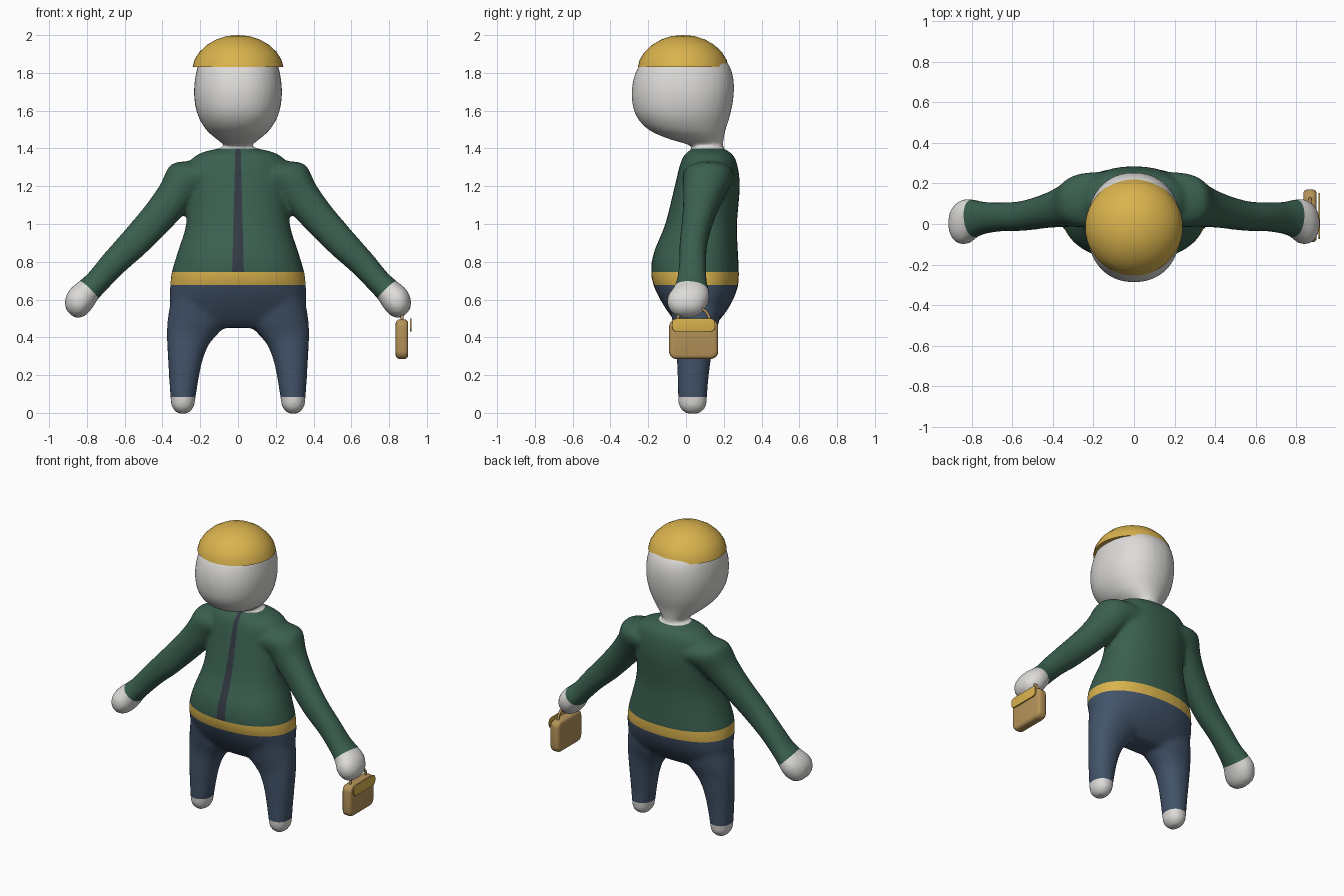
import bpy, bmesh, math
from mathutils import Vector, Matrix

if "Cube" in bpy.data.objects:
    bpy.data.objects.remove(bpy.data.objects["Cube"], do_unlink=True)


def material(name, rgb):
    m = bpy.data.materials.new(name)
    m.use_nodes = True
    m.diffuse_color = (*rgb, 1)
    m.node_tree.nodes["Principled BSDF"].inputs["Base Color"].default_value = (*rgb, 1)
    return m


WHITE = material("off white", (.72, .71, .69))
GREEN = material("jacket green", (.042, .115, .078))
NAVY = material("trouser navy", (.055, .088, .145))
GOLD = material("gold", (.70, .45, .075))
SLATE = material("zip slate", (.032, .042, .055))
TAN = material("bag tan", (.46, .29, .10))


def to_object(name, bm, *mats):
    mesh = bpy.data.meshes.new(name)
    bm.to_mesh(mesh)
    bm.free()
    ob = bpy.data.objects.new(name, mesh)
    bpy.context.collection.objects.link(ob)
    for m in mats:
        mesh.materials.append(m)
    return ob


def smooth(ob, angle=40):
    bpy.ops.object.select_all(action='DESELECT')
    ob.select_set(True)
    bpy.context.view_layer.objects.active = ob
    bpy.ops.object.shade_smooth_by_angle(angle=math.radians(angle))


def spline(rows, steps=4):
    """Catmull-Rom interpolation between rows of ring values."""
    pts = [Vector(r) for r in rows]
    out = []
    for i in range(len(pts) - 1):
        a, b, c, d = pts[max(i - 1, 0)], pts[i], pts[i + 1], pts[min(i + 2, len(pts) - 1)]
        for s in range(steps):
            t = s / steps
            out.append(b + (c - a) * (t / 2) + (a * 2 - b * 5 + c * 4 - d) * (t * t / 2)
                       + (b * 3 - a - c * 3 + d) * (t ** 3 / 2))
    return out + [pts[-1]]


def loft(bm, rows, across, mirror=False, power=2.2, n=32):
    """Closed tube; each row is x, y, z, half width along 'across', half depth along y."""
    across = Vector(across)
    for side in ((1, -1) if mirror else (1,)):
        rings = []
        for x, y, z, rw, rd in spline(rows):
            ring = []
            for k in range(n):
                a = math.tau * k / n
                c, s = math.cos(a), math.sin(a)
                u = math.copysign(abs(c) ** (2 / power), c) * rw
                v = math.copysign(abs(s) ** (2 / power), s) * rd
                p = Vector((x, y, z)) + across * u + Vector((0, v, 0))
                ring.append(bm.verts.new((p.x * side, p.y, p.z)))
            rings.append(ring)
        for a, b in zip(rings, rings[1:]):
            for k in range(n):
                bm.faces.new((a[k], a[(k + 1) % n], b[(k + 1) % n], b[k]))
        bm.faces.new(rings[0])
        bm.faces.new(rings[-1])


def upright(rows):
    """Rows of z, inner x, outer x, front y, back y turned into loft rows."""
    return [((a + b) / 2, (f + k) / 2, z, (b - a) / 2, (k - f) / 2) for z, a, b, f, k in rows]


# Body: torso, head, legs and arms merged into one soft skin
bm = bmesh.new()
torso = [(1.40, .10, .05, .19), (1.375, .20, .0, .24), (1.32, .26, -.03, .27),
         (1.2, .265, -.06, .285), (1.0, .275, -.11, .27), (.85, .32, -.17, .275),
         (.75, .35, -.185, .28), (.67, .36, -.17, .275), (.58, .36, -.125, .24),
         (.5, .33, -.07, .185), (.45, .24, -.02, .13)]
loft(bm, upright([(z, -w, w, f, k) for z, w, f, k in torso]), (1, 0, 0))
head = [(1.34, .07, .05, .19), (1.41, .07, .03, .195), (1.45, .115, -.09, .2), (1.5, .17, -.2, .21),
        (1.58, .215, -.268, .235), (1.68, .233, -.288, .253), (1.78, .226, -.275, .25),
        (1.86, .2, -.23, .215), (1.93, .12, -.12, .12)]
loft(bm, upright([(z, -w, w, f, k) for z, w, f, k in head]), (1, 0, 0))
legs = [(.62, .05, .35, -.1, .2), (.5, .04, .372, -.075, .18), (.42, .105, .377, -.055, .155),
        (.36, .155, .375, -.05, .143), (.27, .19, .37, -.048, .13), (.17, .21, .364, -.044, .118),
        (.085, .224, .358, -.042, .112), (.03, .234, .35, -.035, .105), (-.004, .265, .32, .0, .07)]
loft(bm, upright(legs), (1, 0, 0), mirror=True)
arms = [(.16, .12, 1.25, .12, .14), (.27, .115, 1.235, .117, .13), (.34, .09, 1.14, .1, .105),
        (.43, .065, 1.03, .09, .085), (.55, .04, .90, .082, .074), (.66, .035, .79, .072, .072),
        (.74, .03, .70, .066, .08), (.79, .025, .65, .069, .095), (.83, .012, .605, .078, .112),
        (.86, .005, .565, .072, .1), (.882, .005, .535, .048, .07), (.89, .005, .524, .02, .03)]
loft(bm, arms, (.72, 0, .69), mirror=True)
bmesh.ops.recalc_face_normals(bm, faces=bm.faces)
body = to_object("body", bm, WHITE, GREEN, NAVY, GOLD, SLATE)
mod = body.modifiers.new("merge", 'REMESH')
mod.mode, mod.voxel_size = 'VOXEL', .013
mod = body.modifiers.new("soften", 'SMOOTH')
mod.factor, mod.iterations = .5, 10
bpy.context.view_layer.update()
skin = bpy.data.meshes.new_from_object(body.evaluated_get(bpy.context.evaluated_depsgraph_get()))
body.modifiers.clear()

# Clothing borders are cut into the skin, then faces are coloured by region
FOOT, BELT_LOW, BELT_TOP, COLLAR = .085, .677, .745, 1.40
CUFF, ALONG = Vector((.79, .02, .65)), Vector((.69, -.12, -.72))
bm = bmesh.new()
bm.from_mesh(skin)


def zip_half(z):
    return .031 - (z - BELT_TOP) * .026


def cut(co, no, rule):
    faces = [f for f in bm.faces if rule(f.calc_center_median())]
    geom = set(faces)
    for f in faces:
        geom.update(f.edges)
        geom.update(f.verts)
    bmesh.ops.bisect_plane(bm, geom=list(geom), plane_co=co, plane_no=no, dist=1e-5)


for h in (FOOT, BELT_LOW, BELT_TOP, COLLAR):
    cut((0, 0, h), (0, 0, 1), lambda c: abs(c.x) < .5)
for s in (1, -1):
    cut((CUFF.x * s, CUFF.y, CUFF.z), (ALONG.x * s, ALONG.y, ALONG.z), lambda c: c.x * s > .6)
    cut((s * zip_half(BELT_TOP), 0, BELT_TOP), (s, 0, .026),
        lambda c: c.y < .1 and BELT_TOP < c.z < COLLAR and abs(c.x) < .1)


def region(c):
    arm = Vector((abs(c.x), c.y, c.z))
    if arm.x > .5:
        return 0 if (arm - CUFF).dot(ALONG) > 0 else 1
    if c.z < FOOT or c.z > COLLAR:
        return 0
    if c.z < BELT_LOW:
        return 2
    if c.z < BELT_TOP:
        return 3
    return 4 if c.y < .1 and abs(c.x) < zip_half(c.z) else 1


for f in bm.faces:
    f.material_index = region(f.calc_center_median())
bm.to_mesh(body.data)
bm.free()
bpy.data.meshes.remove(skin)
smooth(body, 60)

# Cap: a spun dome with a flat underside
profile = [(0, 2.0), (.06, 1.995), (.115, 1.977), (.165, 1.948), (.205, 1.91),
           (.23, 1.87), (.24, 1.832), (0, 1.832)]
bm = bmesh.new()
line = [bm.verts.new((r, 0, z)) for r, z in profile]
edges = [bm.edges.new(p) for p in zip(line, line[1:])]
bmesh.ops.spin(bm, geom=line + edges, cent=(0, 0, 0), axis=(0, 0, 1), angle=math.tau, steps=48)
bmesh.ops.remove_doubles(bm, verts=bm.verts, dist=1e-4)
bmesh.ops.recalc_face_normals(bm, faces=bm.faces)
cap = to_object("cap", bm, GOLD)
cap.location = (0, -.015, 0)
smooth(cap)


def rounded_box(name, centre, size, corner, edge, mat):
    """Box with corners rounded in the side profile and softened rims."""
    bm = bmesh.new()
    bmesh.ops.create_cube(bm, size=1, matrix=Matrix.Translation(centre) @ Matrix.Diagonal((*size, 1)))
    posts = [e for e in bm.edges if abs(e.verts[0].co.x - e.verts[1].co.x) > 1e-4]
    bmesh.ops.bevel(bm, geom=posts, offset=corner, segments=5, affect='EDGES', profile=.5)
    rims = [e for e in bm.edges if abs(e.verts[0].co.x - e.verts[1].co.x) < 1e-4]
    bmesh.ops.bevel(bm, geom=rims, offset=edge, segments=3, affect='EDGES', profile=.5)
    ob = to_object(name, bm, mat)
    smooth(ob)
    return ob


# Handbag in the left hand, with its flap plate and handle
rounded_box("bag", (.868, .04, .39), (.066, .26, .21), .04, .02, TAN)
rounded_box("bag_flap", (.914, .04, .465), (.009, .228, .07), .025, .003, GOLD)
curve = bpy.data.curves.new("bag_handle", 'CURVE')
curve.dimensions, curve.bevel_depth, curve.bevel_resolution = '3D', .008, 3
path = curve.splines.new('POLY')
path.points.add(12)
for i, p in enumerate(path.points):
    a = math.pi * i / 12
    p.co = (.868, .04 - .085 * math.cos(a), .488 + .075 * math.sin(a), 1)
curve.materials.append(TAN)
bpy.context.collection.objects.link(bpy.data.objects.new("bag_handle", curve))
